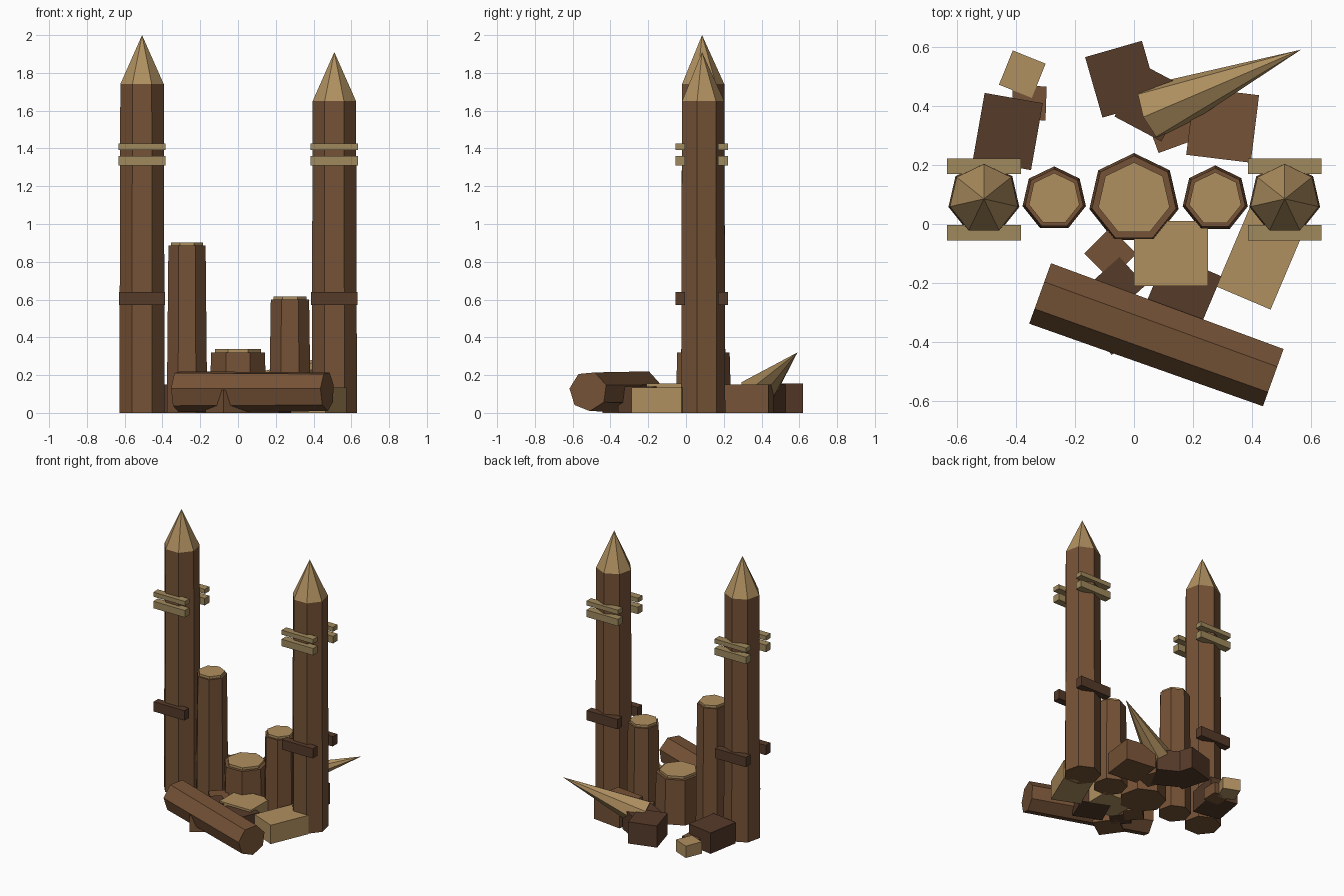
import bpy
from math import cos, sin, pi, radians
from mathutils import Vector

if "Cube" in bpy.data.objects:
    bpy.data.objects.remove(bpy.data.objects["Cube"])


def material(name, rgb):
    m = bpy.data.materials.new(name)
    m.diffuse_color = (*rgb, 1)
    m.use_nodes = True
    m.node_tree.nodes["Principled BSDF"].inputs["Base Color"].default_value = m.diffuse_color
    return m


BARK = material("bark", (0.18, 0.085, 0.037))
DARK = material("dark_wood", (0.092, 0.043, 0.023))
CUT = material("cut_wood", (0.434, 0.279, 0.117))
ROPE = material("rope", (0.35, 0.25, 0.11))


def add_object(name, verts, faces, mat):
    me = bpy.data.meshes.new(name)
    me.from_pydata(verts, [], faces)
    me.materials.append(mat)
    ob = bpy.data.objects.new(name, me)
    bpy.context.collection.objects.link(ob)
    return ob


def timber(name, p0, p1, r0, r1, mat, phase=90, n=7):
    """Tapered n-sided prism from p0 to p1; r1 = 0 makes a point."""
    p0, p1 = Vector(p0), Vector(p1)
    d = (p1 - p0).normalized()
    u = Vector((0, 0, 1)).cross(d)
    u = u.normalized() if u.length > 1e-4 else Vector((1, 0, 0))
    w = d.cross(u)

    def ring(c, r):
        angles = [radians(phase) + 2 * pi * i / n for i in range(n)]
        return [c + r * (cos(a) * u + sin(a) * w) for a in angles]

    verts = ring(p0, r0)
    faces = [tuple(reversed(range(n)))]
    if r1 == 0:
        verts.append(p1)
        faces += [(i, (i + 1) % n, n) for i in range(n)]
    else:
        verts += ring(p1, r1)
        faces += [(i, (i + 1) % n, n + (i + 1) % n, n + i) for i in range(n)]
        faces.append(tuple(range(n, 2 * n)))
    return add_object(name, verts, faces, mat)


def block(name, x, y, sx, sy, z0, z1, mat, rot=0):
    c, s = cos(radians(rot)), sin(radians(rot))
    verts = []
    for z in (z0, z1):
        for i, j in ((-1, -1), (1, -1), (1, 1), (-1, 1)):
            a, b = i * sx / 2, j * sy / 2
            verts.append((x + a * c - b * s, y + a * s + b * c, z))
    faces = [(3, 2, 1, 0), (4, 5, 6, 7), (0, 1, 5, 4),
             (1, 2, 6, 5), (2, 3, 7, 6), (3, 0, 4, 7)]
    return add_object(name, verts, faces, mat)


Y = 0.085

# Tall sharpened posts with lashings front and back
for side, x, top in (("left", -0.508, 1.74), ("right", 0.51, 1.65)):
    timber(f"{side}_post", (x, Y, 0), (x, Y, top), 0.123, 0.118, BARK)
    timber(f"{side}_post_tip", (x, Y, top), (x, Y, top + 0.26), 0.118, 0, CUT)
    for face, y in (("front", -0.03), ("back", 0.196)):
        block(f"{side}_{face}_brace", x, y, 0.245, 0.052, 0.57, 0.64, DARK)
        block(f"{side}_{face}_lower_lashing", x, y, 0.25, 0.052, 1.31, 1.36, ROPE)
        block(f"{side}_{face}_upper_lashing", x, y, 0.25, 0.052, 1.393, 1.425, ROPE)

# Broken stumps with pale cut tops
for name, x, top, r in (("left", -0.27, 0.885, 0.11), ("middle", 0, 0.32, 0.155),
                        ("right", 0.275, 0.6, 0.113)):
    timber(f"{name}_stump", (x, Y, 0), (x, Y, top), r, r - 0.009, BARK)
    timber(f"{name}_stump_cut", (x, Y, top - 0.01), (x, Y, top + 0.017),
           r * 0.8, r * 0.8, CUT)

# Fallen log in front and broken spike behind
timber("fallen_log", (-0.317, -0.233, 0.115), (0.472, -0.518, 0.115),
       0.112, 0.106, BARK, phase=18)
timber("broken_spike", (0.065, 0.376, 0.105), (0.565, 0.59, 0.32),
       0.1, 0, CUT, phase=90)

# Rubble blocks: x, y, width, depth, height, colour, turn
rubble = [
    (-0.04, 0.49, 0.20, 0.213, 0.155, DARK, 16),
    (0.06, 0.41, 0.18, 0.20, 0.15, DARK, -28),
    (0.125, 0.33, 0.14, 0.14, 0.14, BARK, 20),
    (0.30, 0.335, 0.22, 0.23, 0.15, BARK, -7),
    (-0.427, 0.313, 0.20, 0.23, 0.15, DARK, -10),
    (-0.378, 0.507, 0.12, 0.125, 0.085, CUT, -22),
    (-0.355, 0.41, 0.115, 0.115, 0.08, BARK, -2),
    (0.125, -0.1, 0.25, 0.22, 0.155, CUT, 0),
    (0.427, -0.117, 0.20, 0.29, 0.135, CUT, -23),
    (0.165, -0.23, 0.20, 0.20, 0.14, DARK, -23),
    (-0.08, -0.1, 0.125, 0.125, 0.14, BARK, 45),
    (-0.05, -0.20, 0.12, 0.13, 0.145, DARK, 42),
    (-0.055, -0.325, 0.17, 0.17, 0.12, BARK, 35),
]
for i, (x, y, sx, sy, h, mat, rot) in enumerate(rubble, 1):
    block(f"rubble_block_{i}", x, y, sx, sy, 0, h, mat, rot)
